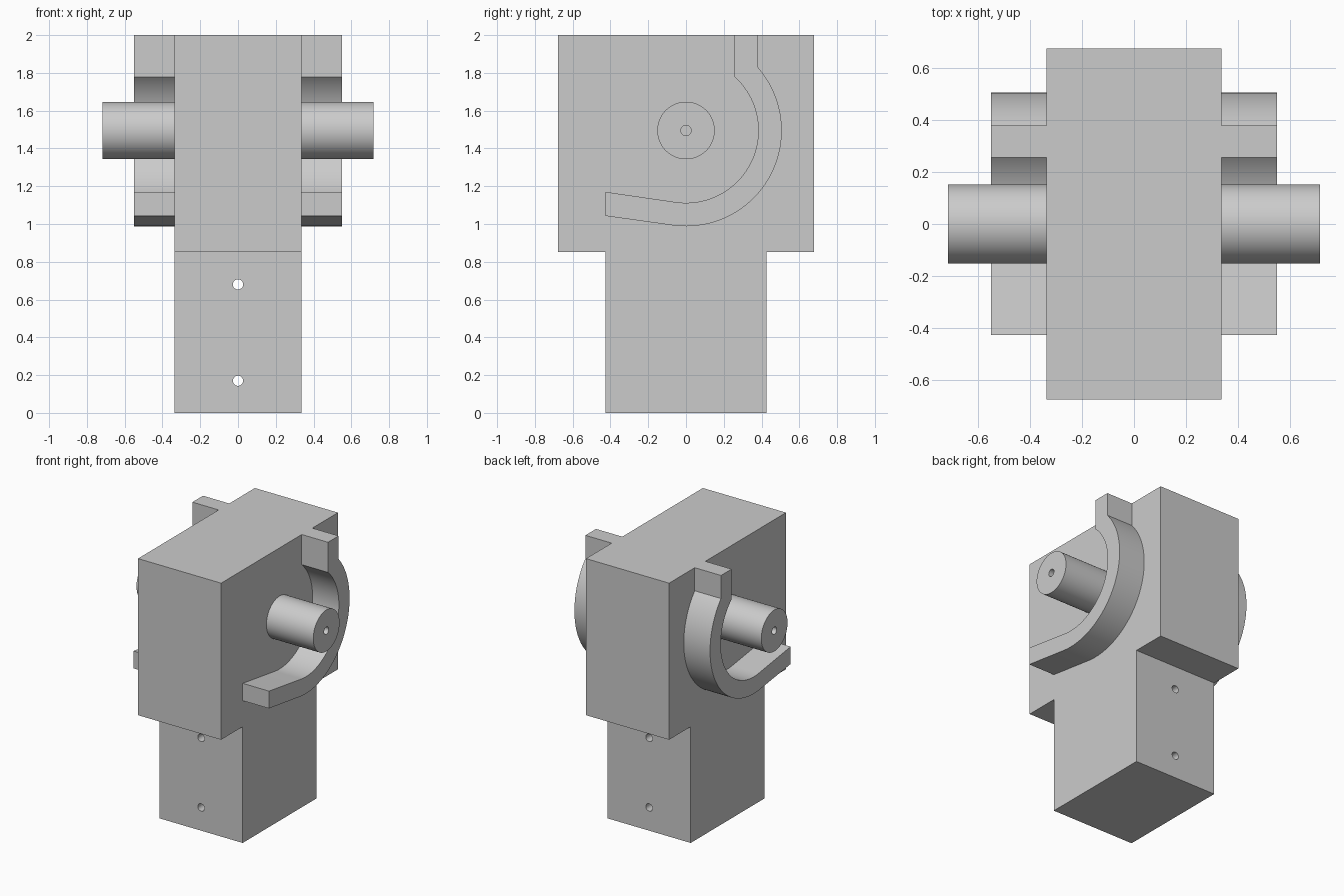
import bpy
import bmesh
from math import cos, sin, radians, sqrt, asin, acos
from mathutils import Matrix

if "Cube" in bpy.data.objects:
    bpy.data.objects.remove(bpy.data.objects["Cube"], do_unlink=True)

grey = bpy.data.materials.new("plain grey")
grey.use_nodes = True
grey.diffuse_color = (0.6, 0.6, 0.6, 1)
grey.node_tree.nodes["Principled BSDF"].inputs["Base Color"].default_value = (0.6, 0.6, 0.6, 1)

HALF_WIDTH = 0.337
AXIS_Z = 1.495
EMBED = 0.01


def finish(name, bm):
    bmesh.ops.recalc_face_normals(bm, faces=bm.faces)
    mesh = bpy.data.meshes.new(name)
    bm.to_mesh(mesh)
    bm.free()
    mesh.materials.append(grey)
    obj = bpy.data.objects.new(name, mesh)
    bpy.context.collection.objects.link(obj)
    return obj


def extrude_profile(name, points, x0, x1):
    """Extrude a closed (y, z) outline along x."""
    bm = bmesh.new()
    face = bm.faces.new([bm.verts.new((x0, y, z)) for y, z in points])
    ext = bmesh.ops.extrude_face_region(bm, geom=[face])
    verts = [g for g in ext["geom"] if isinstance(g, bmesh.types.BMVert)]
    bmesh.ops.translate(bm, verts=verts, vec=(x1 - x0, 0, 0))
    return finish(name, bm)


def cylinder(name, radius, length, centre, axis, sides):
    bm = bmesh.new()
    turn = Matrix.Rotation(radians(90), 4, "Y" if axis == "X" else "X")
    bmesh.ops.create_cone(bm, cap_ends=True, segments=sides, radius1=radius,
                          radius2=radius, depth=length,
                          matrix=Matrix.Translation(centre) @ turn)
    return finish(name, bm)


def cut(target, cutter):
    cutter.hide_render = True
    cutter.hide_viewport = True
    mod = target.modifiers.new("hole", "BOOLEAN")
    mod.operation = "DIFFERENCE"
    mod.solver = "EXACT"
    mod.object = cutter


def smooth(obj):
    bpy.ops.object.select_all(action="DESELECT")
    obj.select_set(True)
    bpy.context.view_layer.objects.active = obj
    bpy.ops.object.shade_smooth_by_angle(angle=radians(25))


# Body: wide head on a narrower stem
half = [(0.427, 0), (0.427, 0.852), (0.677, 0.852), (0.677, 2)]
outline = half + [(-y, z) for y, z in reversed(half)]
body = extrude_profile("body", outline, -HALF_WIDTH, HALF_WIDTH)
smooth(body)

# Cross holes through the stem
for label, z in (("lower", 0.17), ("upper", 0.68)):
    cut(body, cylinder(label + "_hole_cutter", 0.027, 2, (0, 0, z), "Y", 32))


# Curved guide outline: upright top, arc round the shaft, sloping tail
def arc(radius, y_top, steps=48):
    start, end = acos(y_top / radius), radians(-98.2)
    angles = [start + (end - start) * i / steps for i in range(steps + 1)]
    return [(radius * cos(a), AXIS_Z + radius * sin(a)) for a in angles]


inner = [(0.257, 2)] + arc(0.383, 0.257) + [(-0.427, 1.17)]
outer = [(0.38, 2)] + arc(0.507, 0.38) + [(-0.427, 1.043)]
guide_outline = inner + outer[::-1]

# Guide and drilled shaft on each side
for side, s in (("left", 1), ("right", -1)):
    root = s * (HALF_WIDTH - EMBED)
    guide = extrude_profile(side + "_guide", guide_outline, root, s * 0.55)
    smooth(guide)

    tip = s * 0.717
    shaft = cylinder(side + "_shaft", 0.152, abs(tip - root),
                     ((tip + root) / 2, 0, AXIS_Z), "X", 96)
    smooth(shaft)
    cut(shaft, cylinder(side + "_bore_cutter", 0.027, 0.5, (tip, 0, AXIS_Z), "X", 32))
